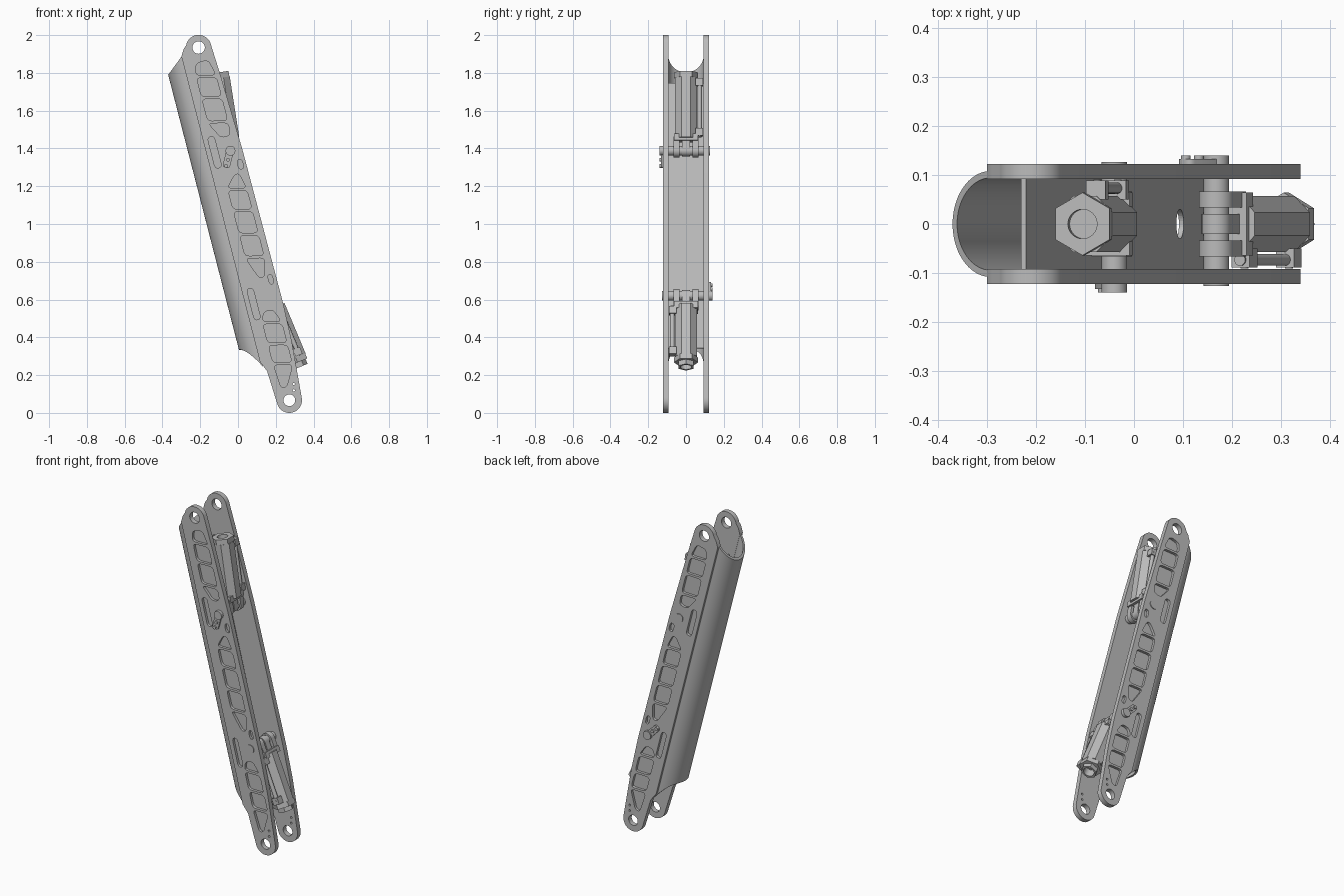
import bpy, bmesh, math
from mathutils import Matrix, Vector

if "Cube" in bpy.data.objects:
    bpy.data.objects.remove(bpy.data.objects["Cube"])

grey = bpy.data.materials.new("machined_grey")
grey.use_nodes = True
COLOUR = (0.5, 0.5, 0.5, 1)
grey.diffuse_color = COLOUR
grey.node_tree.nodes["Principled BSDF"].inputs["Base Color"].default_value = COLOUR

# Arm frame: X across the arm, Y through it, Z from lower to upper pivot
LENGTH = 1.928
TILT = math.radians(-14.43)
ARM = Matrix.Translation((0.272, 0, 0.067)) @ Matrix.Rotation(TILT, 4, 'Y')
INNER, OUTER, END_R = 0.092, 0.122, 0.067


def prism(bm, pts, lo, hi, axis='Y'):
    """Extrude a flat outline along Y (x, z points) or Z (x, y points)."""
    def place(p, h):
        return (p[0], h, p[1]) if axis == 'Y' else (p[0], p[1], h)
    low = [bm.verts.new(place(p, lo)) for p in pts]
    high = [bm.verts.new(place(p, hi)) for p in pts]
    bm.faces.new(low)
    bm.faces.new(high[::-1])
    for i in range(len(pts)):
        j = (i + 1) % len(pts)
        bm.faces.new((low[i], high[i], high[j], low[j]))


def ring(cx, cz, r, n=32, turn=0.0):
    return [(cx + r * math.cos(turn + math.tau * i / n),
             cz + r * math.sin(turn + math.tau * i / n)) for i in range(n)]


def rect(x0, x1, z0, z1):
    return [(x0, z0), (x1, z0), (x1, z1), (x0, z1)]


def rounded(pts, r):
    """Soften the corners of an outline."""
    out = []
    n = len(pts)
    for i in range(n):
        p = Vector(pts[i])
        ends = []
        for q in (Vector(pts[i - 1]), Vector(pts[(i + 1) % n])):
            side = q - p
            ends.append(p + side.normalized() * min(r, side.length * 0.45))
        for k in range(5):
            t = k / 4
            out.append(ends[0] * (1 - t) ** 2 + p * 2 * t * (1 - t) + ends[1] * t * t)
    return out


def finish(name, bm, frame):
    bmesh.ops.recalc_face_normals(bm, faces=bm.faces[:])
    bm.transform(frame)
    mesh = bpy.data.meshes.new(name)
    bm.to_mesh(mesh)
    bm.free()
    mesh.materials.append(grey)
    ob = bpy.data.objects.new(name, mesh)
    bpy.context.collection.objects.link(ob)
    return ob


def smooth(ob):
    ob.data.polygons.foreach_set("use_smooth", [True] * len(ob.data.polygons))
    ob.data.set_sharp_from_angle(angle=math.radians(30))


def cut(ob, cutter):
    cutter.hide_render = True
    mod = ob.modifiers.new("cut", 'BOOLEAN')
    mod.operation = 'DIFFERENCE'
    mod.solver = 'EXACT'
    mod.object = cutter
    bpy.context.view_layer.objects.active = ob
    bpy.ops.object.modifier_apply(modifier=mod.name)
    bpy.data.objects.remove(cutter)


# Side plate outline
def arc(cz, start, stop, n=16):
    angles = [math.radians(start + (stop - start) * i / n) for i in range(n + 1)]
    return [(END_R * math.cos(a), cz + END_R * math.sin(a)) for a in angles]


outline = (arc(0, 180, 360) + [(0.09, 0.3), (0.096, 0.5), (0.09, 1.35), (0.076, 1.75)]
           + arc(LENGTH, 8, 155)
           + [(-0.079, 1.94), (-0.1, 1.905), (-0.1, 0.235), (-0.076, 0.18)])

# Pocket bays: bay limits, left, right, trims of the first and last bay
GROUPS = [
    ((1.858, 1.77, 1.654, 1.521, 1.43), -0.05, 0.052, (0.15, 0.2), (0.45, 0.05)),
    ((1.235, 1.15, 1.035, 0.905, 0.78, 0.66), -0.037, 0.06, (0.55, 0.2), (0.45, 0.25)),
    ((0.494, 0.42, 0.304, 0.196, 0.065), -0.035, 0.063, (0.2, 0.3), (0.1, 0.6)),
]
RIB, SLANT = 0.007, 0.012


def pocket_outlines():
    for limits, left, right, first, last in GROUPS:
        wide = right - left
        for i, (top, low) in enumerate(zip(limits, limits[1:])):
            a = first if i == 0 else (0, 0)
            b = last if i == len(limits) - 2 else (0, 0)
            st = 0 if i == 0 else SLANT
            sb = 0 if i == len(limits) - 2 else SLANT
            yield rounded([(left + a[0] * wide, top - RIB + st),
                           (right - a[1] * wide, top - RIB - st),
                           (right - b[1] * wide, low + RIB - sb),
                           (left + b[0] * wide, low + RIB + sb)], 0.022)
    # Long slots beside the pins, and small pockets
    for x, z, w, h in ((-0.056, 1.37, 0.018, 0.085), (-0.056, 0.54, 0.017, 0.085),
                       (0.06, 1.275, 0.014, 0.026), (0.064, 0.645, 0.012, 0.026)):
        yield rounded(rect(x - w, x + w, z - h, z + h), 0.022)


for side, name in ((-1, "front_side_plate"), (1, "back_side_plate")):
    bm = bmesh.new()
    prism(bm, outline, side * INNER, side * OUTER)
    plate = finish(name, bm, ARM)
    bm = bmesh.new()
    for pts in pocket_outlines():
        prism(bm, pts, side * 0.106, side * 0.14)
    for x, z, r in ((0, 0, 0.031), (0, LENGTH, 0.033), (0.044, 0.078, 0.006), (0.036, 0.045, 0.006)):
        prism(bm, ring(x, z, r), side * 0.08, side * 0.14)
    cut(plate, finish("pocket_cutter", bm, ARM))
    smooth(plate)


# Curved outer shell with shaped ends
def shell_bottom(x):
    return 0.325 - 0.14 * max(0, min(1, (x + 0.19) / 0.11)) ** 1.6


def shell_top(x):
    return 1.83 + 0.09 * (x + 0.19) / 0.11


bm = bmesh.new()
rows = []
STEPS = 40
for i in range(STEPS + 1):
    a = math.pi * (0.5 + i / STEPS)
    row = []
    for rx, ry in ((0.102, 0.108), (0.09, 0.094)):
        x, y = -0.09 + rx * math.cos(a), ry * math.sin(a)
        row += [bm.verts.new((x, y, shell_bottom(x))), bm.verts.new((x, y, shell_top(x)))]
    rows.append(row)
for p, q in zip(rows, rows[1:]):
    for j, k in ((0, 1), (1, 3), (3, 2), (2, 0)):
        bm.faces.new((p[j], p[k], q[k], q[j]))
for row in (rows[0], rows[-1]):
    bm.faces.new((row[0], row[1], row[3], row[2]))
smooth(finish("curved_shell", bm, ARM))

# Flat web between the plates, with one drain hole
bm = bmesh.new()
prism(bm, rect(-0.068, -0.058, 0.3, 1.75), -0.095, 0.095)
web = finish("web_panel", bm, ARM)
bm = bmesh.new()
bmesh.ops.create_cone(bm, cap_ends=True, segments=32, radius1=0.03, radius2=0.03, depth=0.1,
                      matrix=Matrix.Translation((-0.063, 0, 0.49)) @ Matrix.Rotation(math.pi / 2, 4, 'Y'))
cut(web, finish("hole_cutter", bm, ARM))


# Actuator: Z runs from its pin to its free end, X points out of the arm
def actuator(name, pin, end, with_nut):
    d = Vector((end[0] - pin[0], 0, end[1] - pin[1]))
    size = d.length
    d.normalize()
    out = Vector((abs(d.z), 0, -d.x * math.copysign(1, d.z)))
    frame = Matrix((out, d.cross(out), d)).transposed().to_4x4()
    frame.translation = (pin[0], 0, pin[1])
    body_end = size - (0.055 if with_nut else 0.03)

    # Eight-sided body
    bm = bmesh.new()
    prism(bm, ring(0, 0, 0.062, 8, math.pi / 8), 0.065, body_end, 'Z')
    finish(name + "_body", bm, frame)

    # End flange and nut, bored out
    bm = bmesh.new()
    flange_end = size - 0.027 if with_nut else size
    prism(bm, ring(0, 0, 0.064, 6, math.pi / 6), body_end, flange_end, 'Z')
    parts = [finish(name + "_end_flange", bm, frame)]
    if with_nut:
        bm = bmesh.new()
        prism(bm, ring(0, 0, 0.046, 6), flange_end, size, 'Z')
        parts.append(finish(name + "_end_nut", bm, frame))
    for part in parts:
        bm = bmesh.new()
        prism(bm, ring(0, 0, 0.03), body_end + 0.008, size + 0.05, 'Z')
        cut(part, finish("bore_cutter", bm, frame))
        smooth(part)

    # Clevis lugs and centre eye around the pin
    bm = bmesh.new()
    for lo, hi, r in ((-0.066, -0.034, 0.036), (0.034, 0.066, 0.036), (-0.02, 0.02, 0.03)):
        prism(bm, ring(0, 0, r), lo, hi)
        prism(bm, rect(-r, r, 0, 0.07), lo, hi)
    prism(bm, rect(-0.045, 0.045, 0.05, 0.085), -0.064, 0.064)
    smooth(finish(name + "_clevis", bm, frame))

    # Through pin with its locking tab
    bm = bmesh.new()
    prism(bm, ring(0, 0, 0.026), -0.14, 0.126)
    smooth(finish(name + "_pin", bm, frame))
    bm = bmesh.new()
    prism(bm, rounded([(-0.022, 0.005), (0.016, -0.01), (-0.02, -0.092), (-0.055, -0.078)], 0.014),
          -0.132, -0.12)
    for x, z in ((-0.02, -0.045), (-0.036, -0.076)):
        prism(bm, ring(x, z, 0.01, 16), -0.14, -0.12)
    smooth(finish(name + "_locking_tab", bm, frame))

    # Side rail with end clamps
    bm = bmesh.new()
    prism(bm, ring(0.022, 0.073, 0.012, 16), 0.07, body_end - 0.01, 'Z')
    for z in (0.075, body_end - 0.045):
        prism(bm, rect(0.002, 0.042, 0.05, 0.089), z, z + 0.04, 'Z')
        prism(bm, ring(0.022, z + 0.02, 0.008, 12), 0.05, 0.091)
    smooth(finish(name + "_side_rail", bm, frame))


actuator("upper_actuator", (-0.04, 1.388), (-0.105, 1.802), False)
actuator("lower_actuator", (0.168, 0.62), (0.326, 0.242), True)
